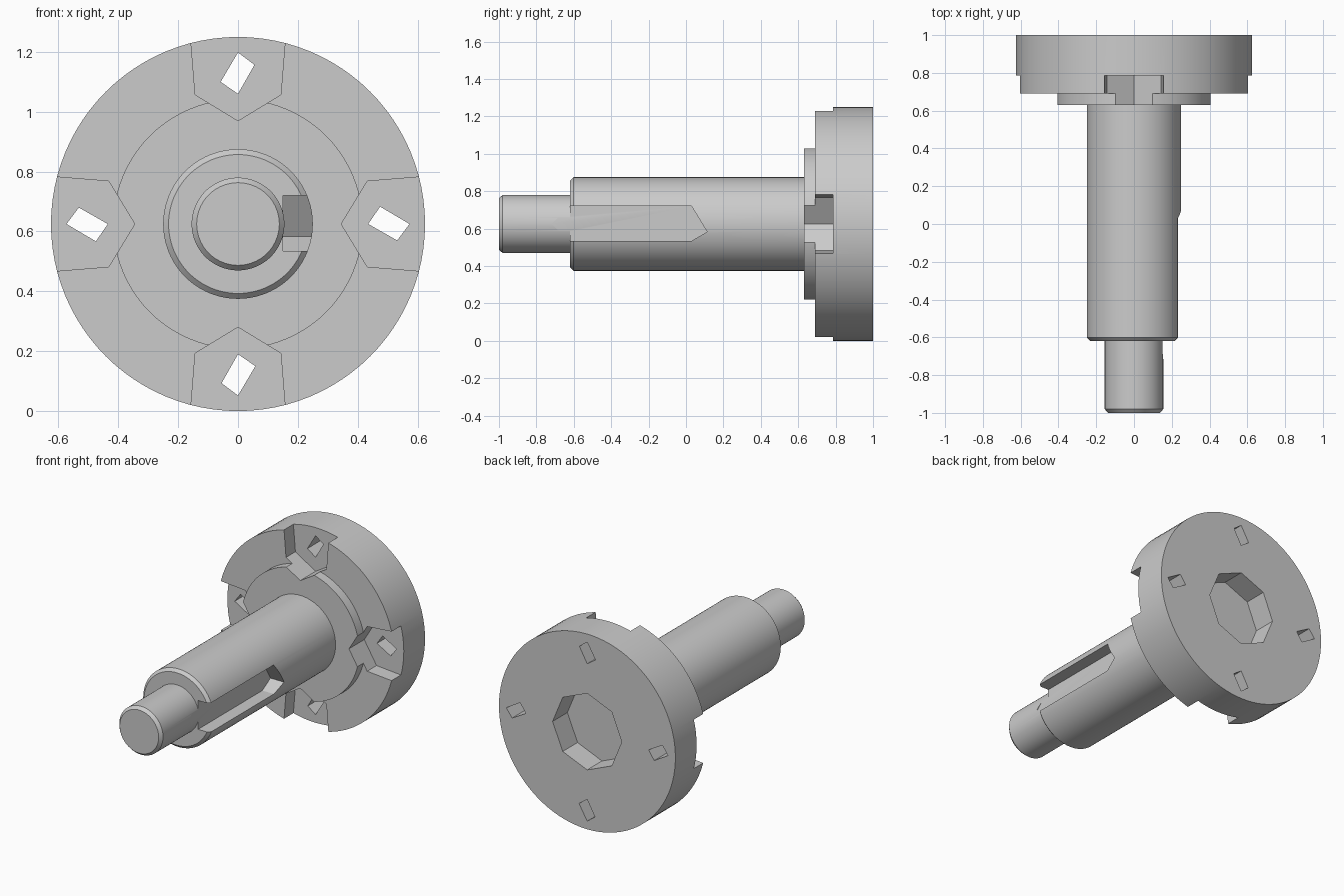
import bpy, bmesh, math
from mathutils import Vector, Matrix

if "Cube" in bpy.data.objects:
    bpy.data.objects.remove(bpy.data.objects["Cube"])

CZ = 0.625      # height of the turning axis
SEGS = 96

steel = bpy.data.materials.new("plain grey")
steel.diffuse_color = (0.6, 0.6, 0.6, 1)
steel.use_nodes = True
steel.node_tree.nodes["Principled BSDF"].inputs["Base Color"].default_value = steel.diffuse_color


def make_object(name, bm):
    bmesh.ops.recalc_face_normals(bm, faces=bm.faces)
    me = bpy.data.meshes.new(name)
    bm.to_mesh(me)
    bm.free()
    me.materials.append(steel)
    ob = bpy.data.objects.new(name, me)
    bpy.context.collection.objects.link(ob)
    return ob


def lathe(name, profile):
    """Turn (y, radius) points about the y axis and cap both ends."""
    bm = bmesh.new()
    rings = []
    for y, r in profile:
        rings.append([bm.verts.new((r * math.cos(2 * math.pi * i / SEGS), y,
                                    CZ + r * math.sin(2 * math.pi * i / SEGS)))
                      for i in range(SEGS)])
    for a, b in zip(rings, rings[1:]):
        for i in range(SEGS):
            j = (i + 1) % SEGS
            bm.faces.new((a[i], a[j], b[j], b[i]))
    bm.faces.new(rings[0])
    bm.faces.new(rings[-1])
    return make_object(name, bm)


def prism(name, points, shift):
    """Extrude a flat outline along a vector."""
    bm = bmesh.new()
    a = [bm.verts.new(p) for p in points]
    b = [bm.verts.new(Vector(p) + Vector(shift)) for p in points]
    bm.faces.new(a)
    bm.faces.new(b)
    n = len(a)
    for i in range(n):
        j = (i + 1) % n
        bm.faces.new((a[i], a[j], b[j], b[i]))
    return make_object(name, bm)


def cut(body, cutter):
    cutter.hide_render = True
    mod = body.modifiers.new("cut", 'BOOLEAN')
    mod.operation = 'DIFFERENCE'
    mod.solver = 'EXACT'
    mod.object = cutter
    bpy.context.view_layer.objects.active = body
    bpy.ops.object.modifier_apply(modifier=mod.name)
    bpy.data.objects.remove(cutter, do_unlink=True)


# Stepped shaft, collar and flange turned as one solid
body = lathe("flanged_shaft", [
    (-1.0, 0.138), (-0.98, 0.155), (-0.62, 0.155),
    (-0.62, 0.232), (-0.602, 0.25), (0.63, 0.25),
    (0.63, 0.417), (0.69, 0.417), (0.69, 0.625), (1.0, 0.625)])

# Four notches in the flange rim, each with a bolt hole
notch = [(0, 0.345), (0.143, 0.432), (0.157, 0.605), (0.165, 0.7),
         (-0.165, 0.7), (-0.157, 0.605), (-0.143, 0.432)]
hole = [(0, 0.573), (0.055, 0.532), (0, 0.435), (-0.058, 0.475)]
for k in range(4):
    turn = Matrix.Rotation(k * math.pi / 2, 3, 'Y')
    for name, outline, y0, y1 in (("notch_cutter", notch, 0.55, 0.785),
                                  ("hole_cutter", hole, 0.7, 1.1)):
        pts = [turn @ Vector((x, y0, z)) + Vector((0, 0, CZ)) for x, z in outline]
        cut(body, prism(name, pts, (0, y1 - y0, 0)))

# Octagonal socket in the back face
octagon = [(0.245 * math.cos(i * math.pi / 4), 0.85,
            CZ + 0.245 * math.sin(i * math.pi / 4)) for i in range(8)]
cut(body, prism("socket_cutter", octagon, (0, 0.3, 0)))

# Keyway along the right side of the shaft
key = [(-0.72, 0.625), (-0.62, 0.72), (0.03, 0.72), (0.113, 0.583),
       (0.03, 0.535), (-0.62, 0.535)]
cut(body, prism("keyway_cutter", [(0.151, y, z) for y, z in key], (0.2, 0, 0)))

# Smooth round walls, sharp edges
bpy.ops.object.select_all(action='DESELECT')
body.select_set(True)
bpy.context.view_layer.objects.active = body
bpy.ops.object.shade_smooth_by_angle(angle=math.radians(25))
